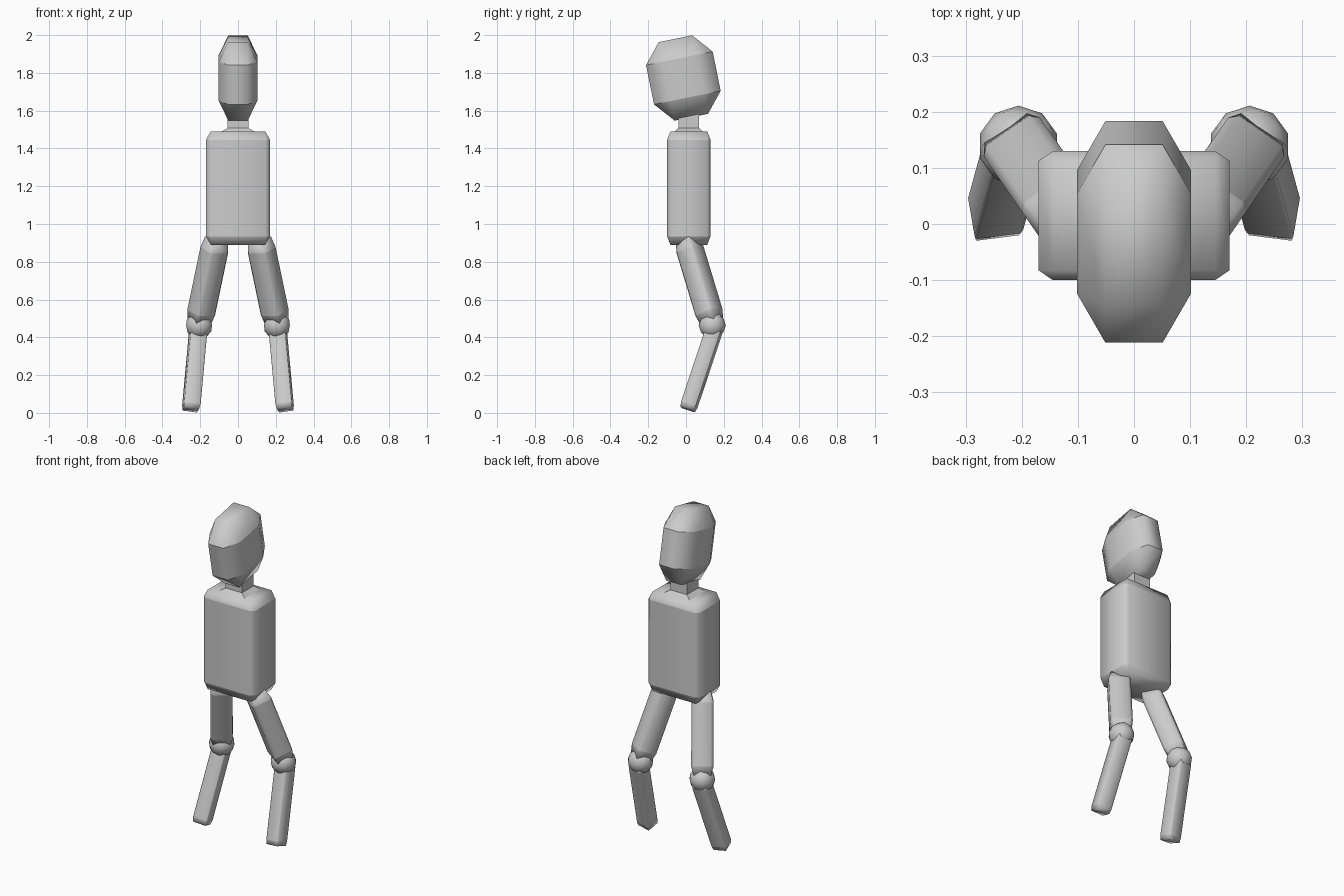
import bpy, bmesh, math
from mathutils import Matrix, Vector

if "Cube" in bpy.data.objects:
    bpy.data.objects.remove(bpy.data.objects["Cube"])


def finish(name, bm, mirror=False):
    me = bpy.data.meshes.new(name)
    bm.to_mesh(me)
    bm.free()
    ob = bpy.data.objects.new(name, me)
    bpy.context.collection.objects.link(ob)
    if mirror:
        ob.modifiers.new("Mirror", 'MIRROR')
    return ob


def block(name, center, half, k, rot=Matrix(), mirror=False):
    """Chamfered cube; k is the flat fraction of each face. End rings stay sharp."""
    bm = bmesh.new()
    bmesh.ops.create_cube(bm, size=2)
    bmesh.ops.bevel(bm, geom=bm.edges[:], offset=1 - k, segments=1,
                    affect='EDGES', clamp_overlap=False)
    for f in bm.faces:
        f.smooth = True
    for e in bm.edges:
        a, b = (v.co.z for v in e.verts)
        if abs(abs(a) - k) < 1e-3 and abs(a - b) < 1e-3:
            e.smooth = False
    m = Matrix.Translation(center) @ rot.to_4x4() @ Matrix.Diagonal((*half, 1))
    bmesh.ops.transform(bm, matrix=m, verts=bm.verts[:])
    return finish(name, bm, mirror)


def limb(name, top, bottom, hx, hy, k, side):
    """Chamfered block running between two points, with its x axis near side."""
    top, bottom = Vector(top), Vector(bottom)
    z = (top - bottom).normalized()
    x = Vector(side)
    x = (x - z * x.dot(z)).normalized()
    rot = Matrix((x, z.cross(x), z)).transposed()
    return block(name, (top + bottom) / 2, (hx, hy, (top - bottom).length / 2),
                 k, rot, True)


# head, tipped down toward the front
block("head", (0, -0.014, 1.773), (0.102, 0.18, 0.212), 0.5,
      Matrix.Rotation(math.radians(11.5), 3, 'X'))

# torso
block("torso", (0, 0.015, 1.19), (0.17, 0.115, 0.30), 0.85)

# neck: shallow flare on the torso, then a straight post
bm = bmesh.new()
rings = []
for hx, hy, z in ((0.095, 0.08, 1.485), (0.055, 0.055, 1.508), (0.055, 0.055, 1.60)):
    rings.append([bm.verts.new((sx * hx, 0.015 + sy * hy, z))
                  for sx, sy in ((-1, -1), (1, -1), (1, 1), (-1, 1))])
for a, b in zip(rings, rings[1:]):
    for i in range(4):
        j = (i + 1) % 4
        bm.faces.new((a[i], a[j], b[j], b[i]))
bm.faces.new(rings[0][::-1])
bm.faces.new(rings[-1])
finish("neck", bm)

# thighs, splayed outward and back
limb("thighs", (0.114, 0.005, 0.918), (0.206, 0.138, 0.478), 0.061, 0.058, 0.75,
     (0.82, -0.57, 0))

# shins, angled forward to the feet
limb("shins", (0.209, 0.155, 0.455), (0.249, 0.009, 0.018), 0.044, 0.041, 0.88,
     (1, -0.17, 0))

# knee joints
bm = bmesh.new()
bmesh.ops.create_icosphere(bm, subdivisions=2, radius=0.072,
                           matrix=Matrix.Translation((0.206, 0.139, 0.463)))
for f in bm.faces:
    f.smooth = True
knees = finish("knees", bm, True)
mat = bpy.data.materials.new("pale_joint")
mat.diffuse_color = (0.9, 0.9, 0.9, 1)
mat.use_nodes = True
mat.node_tree.nodes["Principled BSDF"].inputs["Base Color"].default_value = mat.diffuse_color
knees.data.materials.append(mat)
